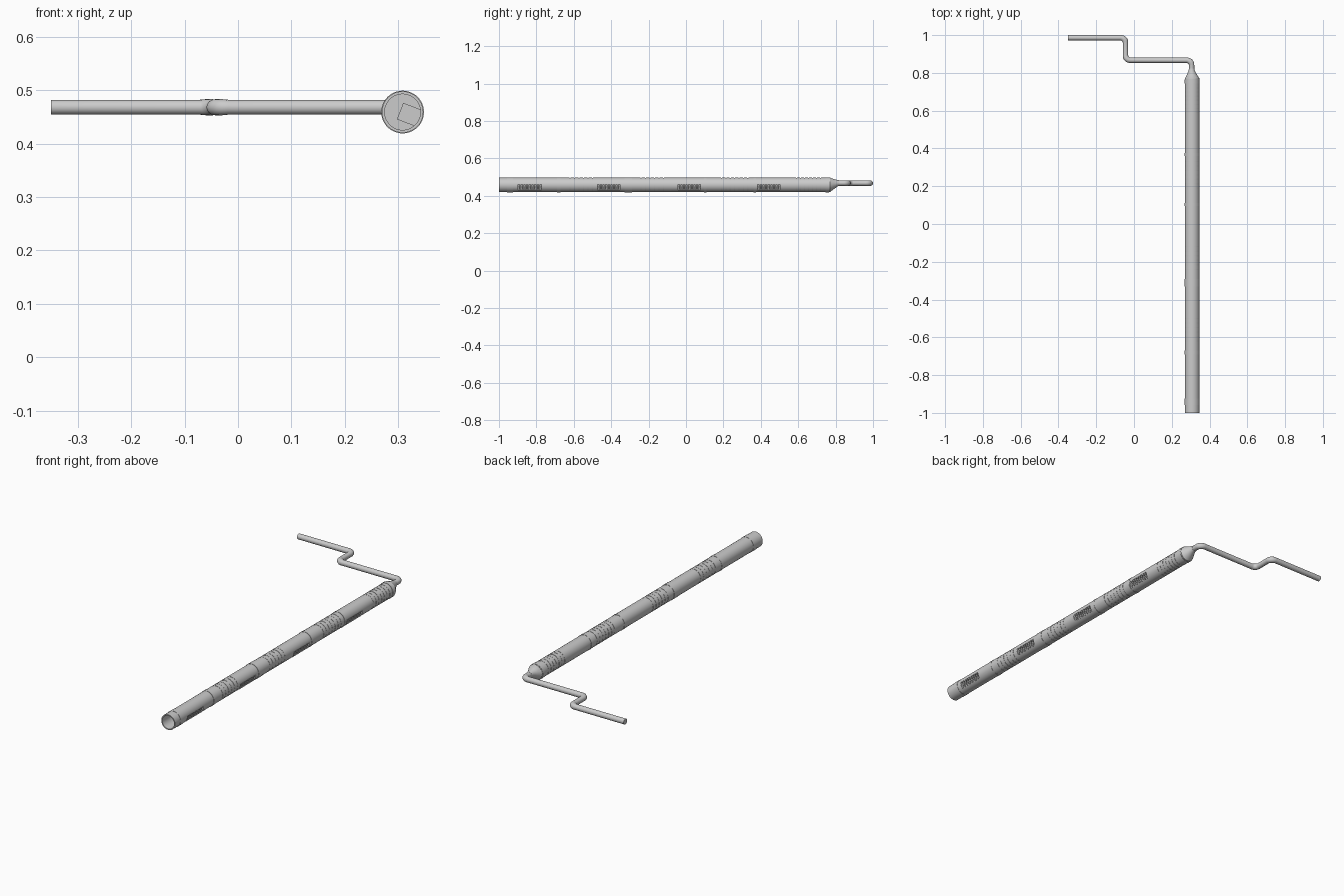
import bpy, bmesh, math
from mathutils import Vector, Matrix

if "Cube" in bpy.data.objects:
    bpy.data.objects.remove(bpy.data.objects["Cube"])

CX, CZ = 0.308, 0.459          # tube axis
PZ = 0.468                     # thin pipe height
TILT = math.radians(21)        # window direction, tipped below horizontal


def finish(name, bm, smooth=True):
    bmesh.ops.recalc_face_normals(bm, faces=bm.faces)
    me = bpy.data.meshes.new(name)
    bm.to_mesh(me)
    bm.free()
    ob = bpy.data.objects.new(name, me)
    bpy.context.collection.objects.link(ob)
    if smooth:
        smooth_ob(ob)
    return ob


def smooth_ob(ob):
    bpy.ops.object.select_all(action='DESELECT')
    ob.select_set(True)
    bpy.context.view_layer.objects.active = ob
    bpy.ops.object.shade_smooth_by_angle(angle=math.radians(30))


def loft(name, profile, closed=False, n=48, smooth=True):
    """Rings along y from (y, radius, centre x, centre z)."""
    bm = bmesh.new()
    rings = []
    for y, r, cx, cz in profile:
        rings.append([bm.verts.new((cx + r * math.cos(2 * math.pi * i / n), y,
                                    cz + r * math.sin(2 * math.pi * i / n)))
                      for i in range(n)])
    pairs = list(zip(rings, rings[1:]))
    if closed:
        pairs.append((rings[-1], rings[0]))
    for a, b in pairs:
        for i in range(n):
            j = (i + 1) % n
            bm.faces.new((a[i], a[j], b[j], b[i]))
    if not closed:
        bm.faces.new(rings[0])
        bm.faces.new(rings[-1])
    return finish(name, bm, smooth)


def add_box(bm, d0, d1, y0, y1, t0, t1):
    """Box in window space: d outward from the axis, t around the tube."""
    m = (Matrix.Translation((CX, 0, CZ)) @ Matrix.Rotation(TILT, 4, 'Y')
         @ Matrix.Translation(((d0 + d1) / 2, (y0 + y1) / 2, (t0 + t1) / 2))
         @ Matrix.Diagonal((d1 - d0, y1 - y0, t1 - t0, 1)))
    return bmesh.ops.create_cube(bm, size=1, matrix=m)


# main tube: hollow, with raised bands and narrow grooves
R, BAND, CUT, INNER = 0.0387, 0.0400, 0.0377, 0.0335
bands = [(-0.957, -0.925), (-0.69, -0.67), (-0.33, -0.29),
         (0.095, 0.11), (0.36, 0.375), (0.745, 0.765)]
grooves = []
for start, end, count in [(-0.62, -0.5, 6), (-0.24, -0.12, 6),
                          (0.19, 0.33, 7), (0.59, 0.72, 7)]:
    for k in range(count):
        grooves.append(start + (end - start) * k / (count - 1))
steps = [(a, b, BAND) for a, b in bands] + [(g - 0.003, g + 0.003, CUT) for g in grooves]
outline = [(-1.0, R)]
for a, b, r in sorted(steps):
    outline += [(a, R), (a, r), (b, r), (b, R)]
outline += [(0.768, R), (0.768, INNER), (-1.0, INNER)]
tube = loft("main_tube", [(y, r, CX, CZ) for y, r in outline], closed=True, smooth=False)

# window openings cut through the lower right wall
windows = [(-0.90, -0.77), (-0.475, -0.35), (-0.045, 0.08), (0.38, 0.505)]
H = 0.0165
bm = bmesh.new()
for a, b in windows:
    add_box(bm, 0.02, 0.06, a, b, -H, H)
cutter = finish("window_cutter", bm, False)
cutter.hide_render = True
mod = tube.modifiers.new("windows", 'BOOLEAN')
mod.operation = 'DIFFERENCE'
mod.object = cutter
mod.solver = 'EXACT'
bpy.context.view_layer.objects.active = tube
bpy.ops.object.modifier_apply(modifier=mod.name)
bpy.data.objects.remove(cutter)
smooth_ob(tube)

# window trays with cross slats
for k, (a, b) in enumerate(windows):
    bm = bmesh.new()
    w = 0.002
    add_box(bm, -0.005, -0.003, a, b, -H, H)
    add_box(bm, -0.005, 0.0362, a, a + w, -H, H)
    add_box(bm, -0.005, 0.0362, b - w, b, -H, H)
    add_box(bm, -0.005, 0.0362, a, b, -H, -H + w)
    add_box(bm, -0.005, 0.0362, a, b, H - w, H)
    finish(f"window_tray_{k + 1}", bm, False)
    bm = bmesh.new()
    for i in range(8):
        y = a + (b - a) * (i + 1) / 9
        add_box(bm, 0.030, 0.0345, y - 0.004, y + 0.004, -H, H)
    finish(f"window_slats_{k + 1}", bm, False)

# tapered end
loft("end_cone", [(0.758, 0.037, CX, CZ), (0.770, 0.0385, CX, CZ),
                  (0.792, 0.026, CX - 0.001, CZ + 0.004),
                  (0.812, 0.0165, CX - 0.003, PZ), (0.822, 0.0145, CX - 0.003, PZ)])

# cranked thin pipe with rounded bends
corners = [Vector(p) for p in ((CX - 0.003, 0.80, PZ), (CX - 0.003, 0.867, PZ),
                               (-0.045, 0.867, PZ), (-0.045, 0.986, PZ), (-0.35, 0.986, PZ))]
pts = [(corners[0], 1.0)]
F = 0.026
for p, c, q in zip(corners, corners[1:], corners[2:]):
    u, v = (p - c).normalized(), (q - c).normalized()
    centre = c + F * (u + v)
    for i in range(9):
        t = math.pi / 2 * i / 8
        pts.append((centre - F * v * math.cos(t) - F * u * math.sin(t),
                    1.0 + 0.1 * math.sin(2 * t)))
pts.append((corners[-1], 1.0))
cu = bpy.data.curves.new("crank_pipe", 'CURVE')
cu.dimensions = '3D'
cu.bevel_depth = 0.014
cu.bevel_resolution = 6
cu.use_fill_caps = True
sp = cu.splines.new('POLY')
sp.points.add(len(pts) - 1)
for sp_pt, (co, rad) in zip(sp.points, pts):
    sp_pt.co = (*co, 1)
    sp_pt.radius = rad
pipe = bpy.data.objects.new("crank_pipe", cu)
bpy.context.collection.objects.link(pipe)
bpy.ops.object.select_all(action='DESELECT')
pipe.select_set(True)
bpy.context.view_layer.objects.active = pipe
bpy.ops.object.convert(target='MESH')
smooth_ob(bpy.context.view_layer.objects.active)
